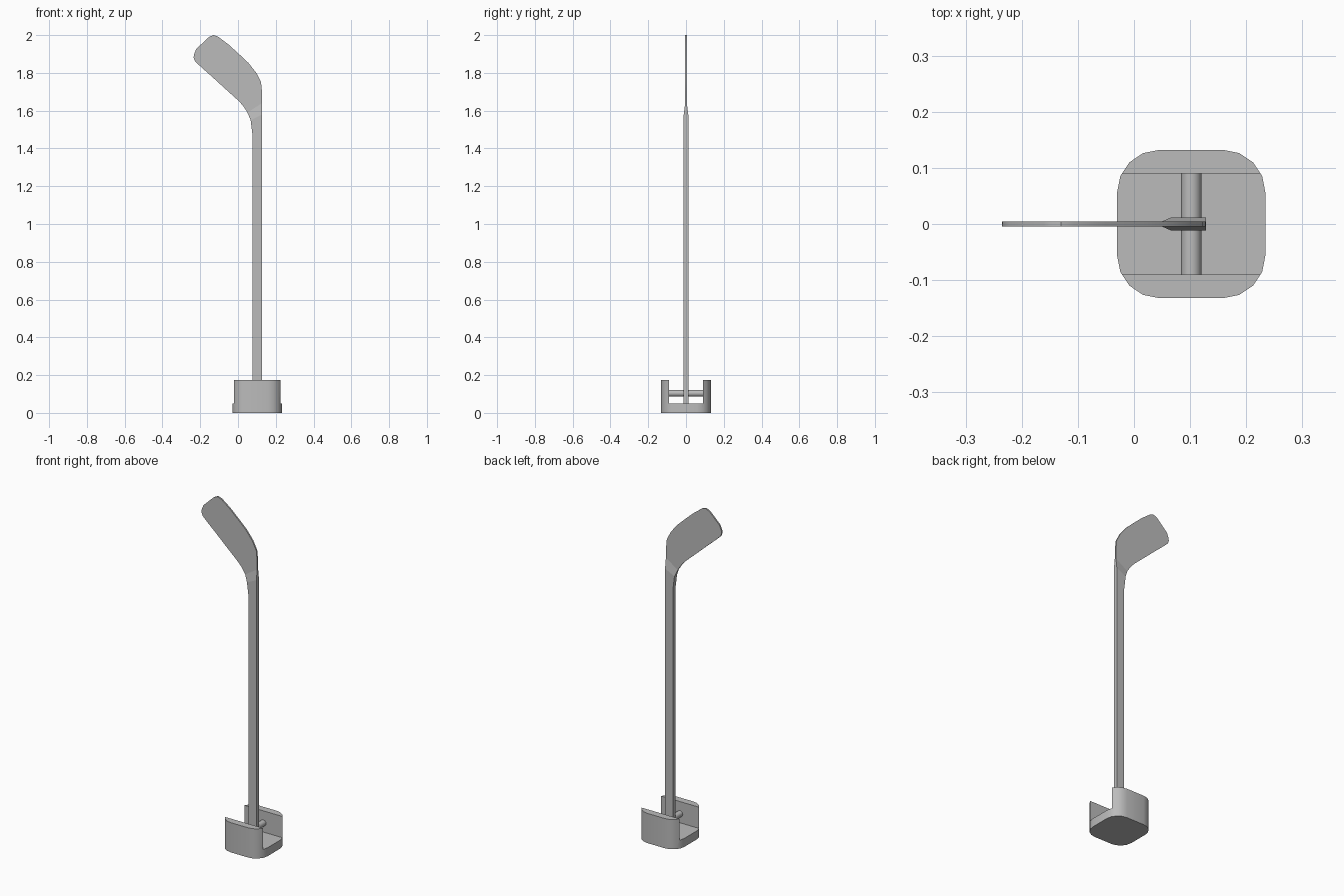
import bpy
import bmesh
from math import cos, sin, pi, radians
from mathutils import Matrix

default_cube = bpy.data.objects.get("Cube")
if default_cube:
    bpy.data.objects.remove(default_cube, do_unlink=True)

CENTRE_X = 0.102

grey = bpy.data.materials.new("plain grey")
grey.use_nodes = True
colour = (0.5, 0.5, 0.5, 1)
grey.diffuse_color = colour
grey.node_tree.nodes["Principled BSDF"].inputs["Base Color"].default_value = colour


def make_object(name, bm):
    """Turn a bmesh into a linked, coloured object."""
    bmesh.ops.recalc_face_normals(bm, faces=bm.faces)
    mesh = bpy.data.meshes.new(name)
    bm.to_mesh(mesh)
    bm.free()
    mesh.materials.append(grey)
    obj = bpy.data.objects.new(name, mesh)
    bpy.context.collection.objects.link(obj)
    return obj


def activate(obj):
    bpy.ops.object.select_all(action="DESELECT")
    obj.select_set(True)
    bpy.context.view_layer.objects.active = obj


def smooth(obj):
    activate(obj)
    bpy.ops.object.shade_smooth_by_angle(angle=radians(30))


# Base: rounded square block
half, radius, steps, height = 0.132, 0.075, 4, 0.175
inner = half - radius
bm = bmesh.new()
outline = []
for corner in range(4):
    middle = pi / 4 + corner * pi / 2
    sx = 1 if cos(middle) > 0 else -1
    sy = 1 if sin(middle) > 0 else -1
    for step in range(steps + 1):
        a = (corner + step / steps) * pi / 2
        x = CENTRE_X + sx * inner + radius * cos(a)
        y = sy * inner + radius * sin(a)
        outline.append(bm.verts.new((x, y, 0)))
floor = bm.faces.new(outline)
walls = bmesh.ops.extrude_face_region(bm, geom=[floor])
top = [v for v in walls["geom"] if isinstance(v, bmesh.types.BMVert)]
bmesh.ops.translate(bm, verts=top, vec=(0, 0, height))
base = make_object("base", bm)

# Channel cut through the base from side to side
bm = bmesh.new()
place = Matrix.Translation((CENTRE_X, 0, 0.15)) @ Matrix.Diagonal((1, 0.18, 0.2, 1))
bmesh.ops.create_cube(bm, size=1, matrix=place)
cutter = make_object("channel_cutter", bm)
cutter.hide_render = True
cut = base.modifiers.new("channel", "BOOLEAN")
cut.operation = "DIFFERENCE"
cut.solver = "EXACT"
cut.object = cutter
activate(base)
bpy.ops.object.modifier_apply(modifier=cut.name)
bpy.data.objects.remove(cutter, do_unlink=True)
smooth(base)

# Rod across the channel
bm = bmesh.new()
place = Matrix.Translation((CENTRE_X, 0, 0.104)) @ Matrix.Rotation(pi / 2, 4, "X")
bmesh.ops.create_cone(bm, cap_ends=True, segments=24, radius1=0.018,
                      radius2=0.018, depth=0.182, matrix=place)
smooth(make_object("cross_rod", bm))

# Stick: left and right edge points (x, z) of each section, shaft to blade tip
sections = [
    ((0.077, 0.05), (0.128, 0.05)),
    ((0.077, 1.47), (0.128, 1.52)),
    ((0.067, 1.55), (0.128, 1.58)),
    ((0.05, 1.59), (0.128, 1.64)),
    ((0.025, 1.628), (0.127, 1.7)),
    ((0, 1.655), (0.122, 1.75)),
    ((-0.05, 1.7), (0.097, 1.8)),
    ((-0.09, 1.736), (0.055, 1.853)),
    ((-0.14, 1.782), (0.005, 1.9)),
    ((-0.19, 1.826), (-0.05, 1.95)),
    ((-0.228, 1.862), (-0.106, 1.992)),
    ((-0.235, 1.88), (-0.13, 2)),
    ((-0.233, 1.897), (-0.148, 1.993)),
    ((-0.222, 1.925), (-0.16, 1.985)),
]
shaft_sections = 3
bm = bmesh.new()
rings = []
for i, (left, right) in enumerate(sections):
    t = 0.012 if i < shaft_sections else 0.0045
    corners = ((left, -t), (right, -t), (right, t), (left, t))
    rings.append([bm.verts.new((p[0], y, p[1])) for p, y in corners])
for low, high in zip(rings, rings[1:]):
    for k in range(4):
        n = (k + 1) % 4
        bm.faces.new((low[k], low[n], high[n], high[k]))
bm.faces.new(rings[0])
bm.faces.new(rings[-1])
stick = make_object("stick", bm)
smooth(stick)
# Keep the broad sides flat, only the rim is smooth
for face in stick.data.polygons:
    if abs(face.normal.y) > 0.5:
        face.use_smooth = False
